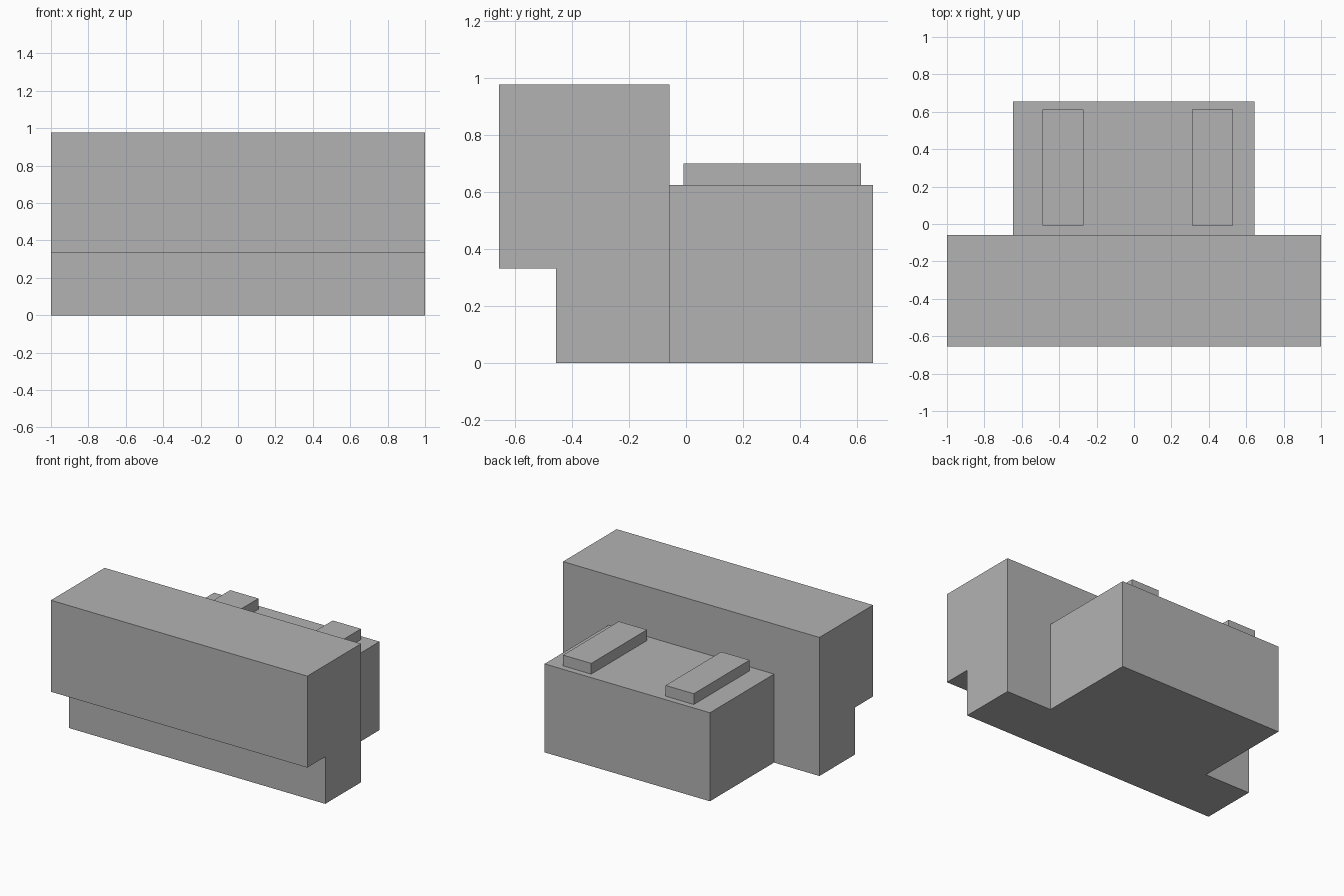
import bpy
import bmesh

if "Cube" in bpy.data.objects:
    bpy.data.objects.remove(bpy.data.objects["Cube"], do_unlink=True)

GREY = (0.45, 0.45, 0.45, 1)
grey = bpy.data.materials.new("plain grey")
grey.use_nodes = True
grey.diffuse_color = GREY
grey.node_tree.nodes["Principled BSDF"].inputs["Base Color"].default_value = GREY


def extrude_profile(name, profile, x0, x1):
    """Extrude a (y, z) outline along x into a solid part."""
    bm = bmesh.new()
    face = bm.faces.new([bm.verts.new((x0, y, z)) for y, z in profile])
    moved = bmesh.ops.extrude_face_region(bm, geom=[face])["geom"]
    verts = [v for v in moved if isinstance(v, bmesh.types.BMVert)]
    bmesh.ops.translate(bm, verts=verts, vec=(x1 - x0, 0, 0))
    bmesh.ops.recalc_face_normals(bm, faces=bm.faces)
    mesh = bpy.data.meshes.new(name)
    bm.to_mesh(mesh)
    bm.free()
    mesh.materials.append(grey)
    obj = bpy.data.objects.new(name, mesh)
    bpy.context.collection.objects.link(obj)
    return obj


def box(name, x0, x1, y0, y1, z0, z1):
    return extrude_profile(name, [(y0, z0), (y1, z0), (y1, z1), (y0, z1)], x0, x1)


TOP, STEP_Z, REAR_TOP = 0.977, 0.332, 0.624
FRONT, STEP_Y, SEAM, BACK = -0.656, -0.456, -0.058, 0.656

# Wide front block with its upper part overhanging the base
extrude_profile("front_block", [
    (STEP_Y, 0), (SEAM, 0), (SEAM, TOP),
    (FRONT, TOP), (FRONT, STEP_Z), (STEP_Y, STEP_Z)], -1, 1)

# Lower, narrower rear block
box("rear_block", -0.646, 0.644, SEAM, BACK, 0, REAR_TOP)

# Two raised strips on the rear roof
for name, x in (("right_roof_strip", -0.49), ("left_roof_strip", 0.31)):
    box(name, x, x + 0.22, -0.008, 0.613, REAR_TOP, 0.70)
